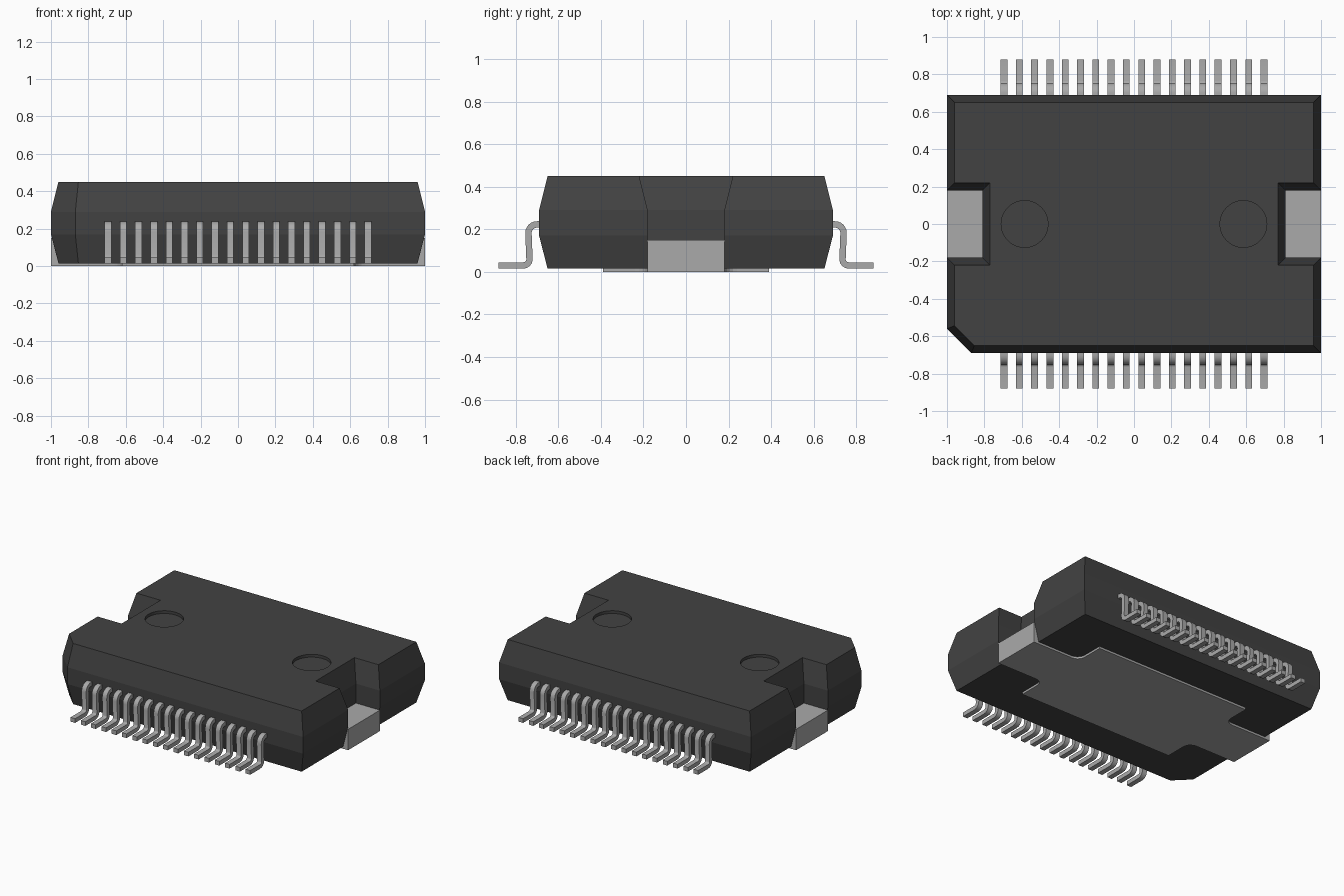
import bpy, bmesh, math
from mathutils import Vector

if "Cube" in bpy.data.objects:
    bpy.data.objects.remove(bpy.data.objects["Cube"], do_unlink=True)


def material(name, grey):
    m = bpy.data.materials.new(name)
    m.use_nodes = True
    m.diffuse_color = (grey, grey, grey, 1)
    m.node_tree.nodes["Principled BSDF"].inputs["Base Color"].default_value = (grey, grey, grey, 1)
    return m


plastic = material("dark plastic", 0.055)
metal = material("grey metal", 0.40)


def loft(name, rings, mat):
    """Closed solid through matching rings of points."""
    bm = bmesh.new()
    loops = [[bm.verts.new(p) for p in ring] for ring in rings]
    n = len(loops[0])
    for a, b in zip(loops, loops[1:]):
        for i in range(n):
            j = (i + 1) % n
            bm.faces.new((a[i], a[j], b[j], b[i]))
    bm.faces.new(loops[0][::-1])
    bm.faces.new(loops[-1])
    bmesh.ops.recalc_face_normals(bm, faces=bm.faces)
    mesh = bpy.data.meshes.new(name)
    bm.to_mesh(mesh)
    bm.free()
    mesh.materials.append(mat)
    ob = bpy.data.objects.new(name, mesh)
    bpy.context.collection.objects.link(ob)
    return ob


def inset(outline, d):
    """Mitred inward offset of a counter-clockwise outline."""
    result = []
    for i, p in enumerate(outline):
        p = Vector(p)
        e1 = (p - Vector(outline[i - 1])).normalized()
        e2 = (Vector(outline[(i + 1) % len(outline)]) - p).normalized()
        n1, n2 = Vector((-e1.y, e1.x)), Vector((-e2.y, e2.x))
        result.append(p + (n1 + n2) * d / (1 + n1.dot(n2)))
    return result


def arc(cx, cy, r, start, end, steps=5):
    return [(cx + r * math.cos(math.radians(start + (end - start) * i / steps)),
             cy + r * math.sin(math.radians(start + (end - start) * i / steps)))
            for i in range(steps + 1)]


# Moulded body: notched outline with one cut corner, tapered above and below
W, D, NX, NY, TAPER = 1.0, 0.69, 0.81, 0.18, 0.04
outline = [(-0.87, -D), (W, -D), (W, -NY), (NX, -NY), (NX, NY), (W, NY), (W, D),
           (-W, D), (-W, NY), (-NX, NY), (-NX, -NY), (-W, -NY), (-W, -0.56)]
small = inset(outline, TAPER)
# notch walls stay vertical below the waist
base = [(math.copysign(W - TAPER if abs(x) == W else NX, x), y) if abs(y) == NY else tuple(s)
        for (x, y), s in zip(outline, small)]
body = loft("body", [[(p[0], p[1], z) for p in ring] for ring, z in
                     ((base, 0.015), (outline, 0.17), (outline, 0.29), (small, 0.45))], plastic)

# Round ejector dimples in the top
for x in (-0.585, 0.585):
    bpy.ops.mesh.primitive_cylinder_add(vertices=48, radius=0.125, depth=0.1, location=(x, 0, 0.48))
    cutter = bpy.context.object
    cutter.name = "dimple_cutter"
    cutter.data.materials.append(plastic)
    cutter.hide_render = True
    cutter.hide_set(True)
    cut = body.modifiers.new("dimple", "BOOLEAN")
    cut.operation = "DIFFERENCE"
    cut.solver = "EXACT"
    cut.object = cutter
bpy.context.view_layer.update()
cut_mesh = bpy.data.meshes.new_from_object(body.evaluated_get(bpy.context.evaluated_depsgraph_get()))
body.modifiers.clear()
body.data = cut_mesh
for ob in [o for o in bpy.data.objects if o.name.startswith("dimple_cutter")]:
    bpy.data.objects.remove(ob, do_unlink=True)

# Heat slug: cross-shaped plate with rounded inner corners
F = 0.06
quadrant = [(W, NY)] + arc(0.62 + F, NY + F, F, 270, 180) + [(0.62, 0.39)]
half = quadrant + [(-x, y) for x, y in reversed(quadrant)]
cross = half + [(-x, -y) for x, y in half]
loft("heat_slug", [[(x, y, z) for x, y in cross] for z in (0, 0.016)], metal)

# Slug end blocks exposed in the notches
for side, name in ((1, "left_slug_block"), (-1, "right_slug_block")):
    corners = [(0.79, -NY), (W, -NY), (W, NY), (0.79, NY)]
    loft(name, [[(side * x, y, z) for x, y in corners] for z in (0.001, 0.15)], metal)

# Gull-wing lead section: ribbon of constant thickness along a bent path
path = ([(0.66, 0.223)] + arc(0.70, 0.183, 0.04, 90, 0, 6)
        + arc(0.765, 0.06, 0.03, 184, 270, 4) + [(0.88, 0.03)])
T = 0.015
upper, lower = [], []
for i, p in enumerate(path):
    a, b = Vector(path[max(i - 1, 0)]), Vector(path[min(i + 1, len(path) - 1)])
    t = (b - a).normalized()
    n = Vector((-t.y, t.x)) * T
    upper.append(Vector(p) + n)
    lower.append(Vector(p) - n)


def lead(name, x, side):
    bm = bmesh.new()
    rows = [[bm.verts.new((x + dx, side * q.x, q.y)) for dx, q in
             ((-0.018, u), (0.018, u), (0.018, l), (-0.018, l))] for u, l in zip(upper, lower)]
    for a, b in zip(rows, rows[1:]):
        for i in range(4):
            j = (i + 1) % 4
            bm.faces.new((a[i], a[j], b[j], b[i]))
    bm.faces.new(rows[0])
    bm.faces.new(rows[-1])
    bmesh.ops.recalc_face_normals(bm, faces=bm.faces)
    mesh = bpy.data.meshes.new(name)
    bm.to_mesh(mesh)
    bm.free()
    mesh.materials.append(metal)
    ob = bpy.data.objects.new(name, mesh)
    bpy.context.collection.objects.link(ob)
    return ob


# Two rows of leads
bpy.ops.object.select_all(action="DESELECT")
COUNT, SPAN = 18, 0.695
for side, row in ((-1, "front"), (1, "back")):
    for k in range(COUNT):
        ob = lead(f"{row}_lead_{k + 1}", -SPAN + 2 * SPAN * k / (COUNT - 1), side)
        ob.select_set(True)
        bpy.context.view_layer.objects.active = ob
bpy.ops.object.shade_smooth_by_angle(angle=math.radians(35))
